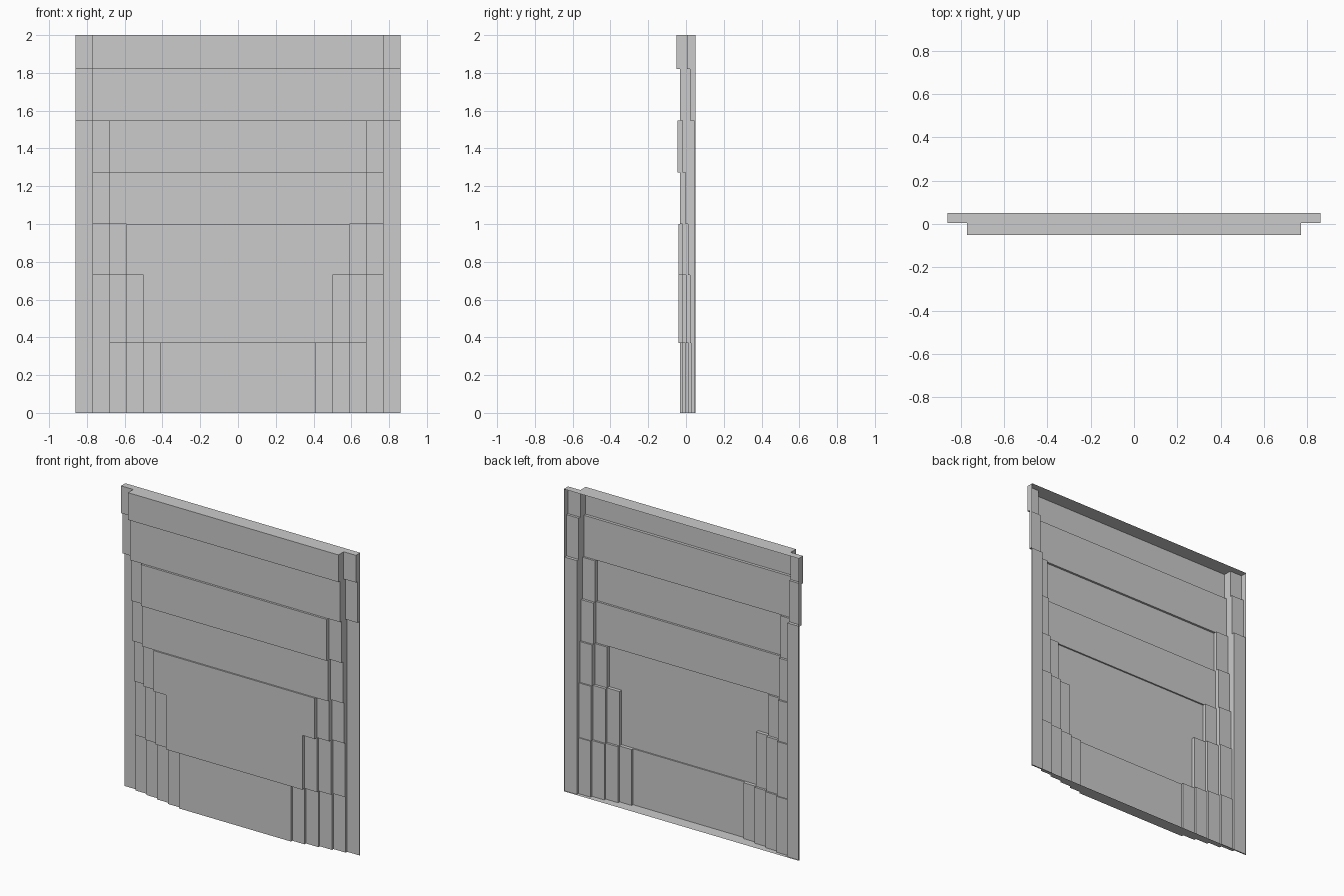
import bpy, bmesh

if "Cube" in bpy.data.objects:
    bpy.data.objects.remove(bpy.data.objects["Cube"])

BACK = 0.05
half = [0.41, 0.50, 0.59, 0.68, 0.77, 0.86]
xs = [-x for x in reversed(half)] + half
zs = [0, 0.37, 0.73, 1.0, 1.273, 1.547, 1.82, 2.0]

# Front depth of each row, from the centre column out to the edge column
rows = [
    [-0.032, -0.018, -0.003, 0.012, 0.027, 0.042],
    [-0.041, -0.041, -0.018, 0.000, 0.020, 0.042],
    [-0.041, -0.041, -0.041, -0.018, 0.010, 0.042],
    [-0.031, -0.031, -0.031, -0.031, -0.002, 0.042],
    [-0.045, -0.045, -0.045, -0.045, -0.018, 0.042],
    [-0.031, -0.031, -0.031, -0.031, -0.031, 0.022],
    [-0.050, -0.050, -0.050, -0.050, -0.050, 0.005],
]
depth = [list(reversed(r[1:])) + r for r in rows]   # mirrored left to right
nx, nz = len(xs) - 1, len(zs) - 1


def y_at(i, j):
    return depth[j][i] if 0 <= i < nx and 0 <= j < nz else BACK


bm = bmesh.new()


def quad(*pts):
    bm.faces.new([bm.verts.new(p) for p in pts])


# Front faces of the stepped shell (the back stays open)
for j in range(nz):
    for i in range(nx):
        y = y_at(i, j)
        quad((xs[i], y, zs[j]), (xs[i + 1], y, zs[j]),
             (xs[i + 1], y, zs[j + 1]), (xs[i], y, zs[j + 1]))

# Vertical step walls and outer sides
for j in range(nz):
    for i in range(nx + 1):
        a, b = y_at(i - 1, j), y_at(i, j)
        if a != b:
            x = xs[i]
            quad((x, a, zs[j]), (x, b, zs[j]), (x, b, zs[j + 1]), (x, a, zs[j + 1]))

# Horizontal ledges plus top and bottom caps
for i in range(nx):
    for j in range(nz + 1):
        a, b = y_at(i, j - 1), y_at(i, j)
        if a != b:
            z = zs[j]
            quad((xs[i], a, z), (xs[i + 1], a, z), (xs[i + 1], b, z), (xs[i], b, z))

# Weld and merge coplanar cells
bmesh.ops.remove_doubles(bm, verts=bm.verts[:], dist=0.0005)
bmesh.ops.dissolve_limit(bm, angle_limit=0.01, verts=bm.verts[:], edges=bm.edges[:])

mesh = bpy.data.meshes.new("stepped_panel")
bm.to_mesh(mesh)
bm.free()
obj = bpy.data.objects.new("stepped_panel", mesh)
bpy.context.collection.objects.link(obj)
